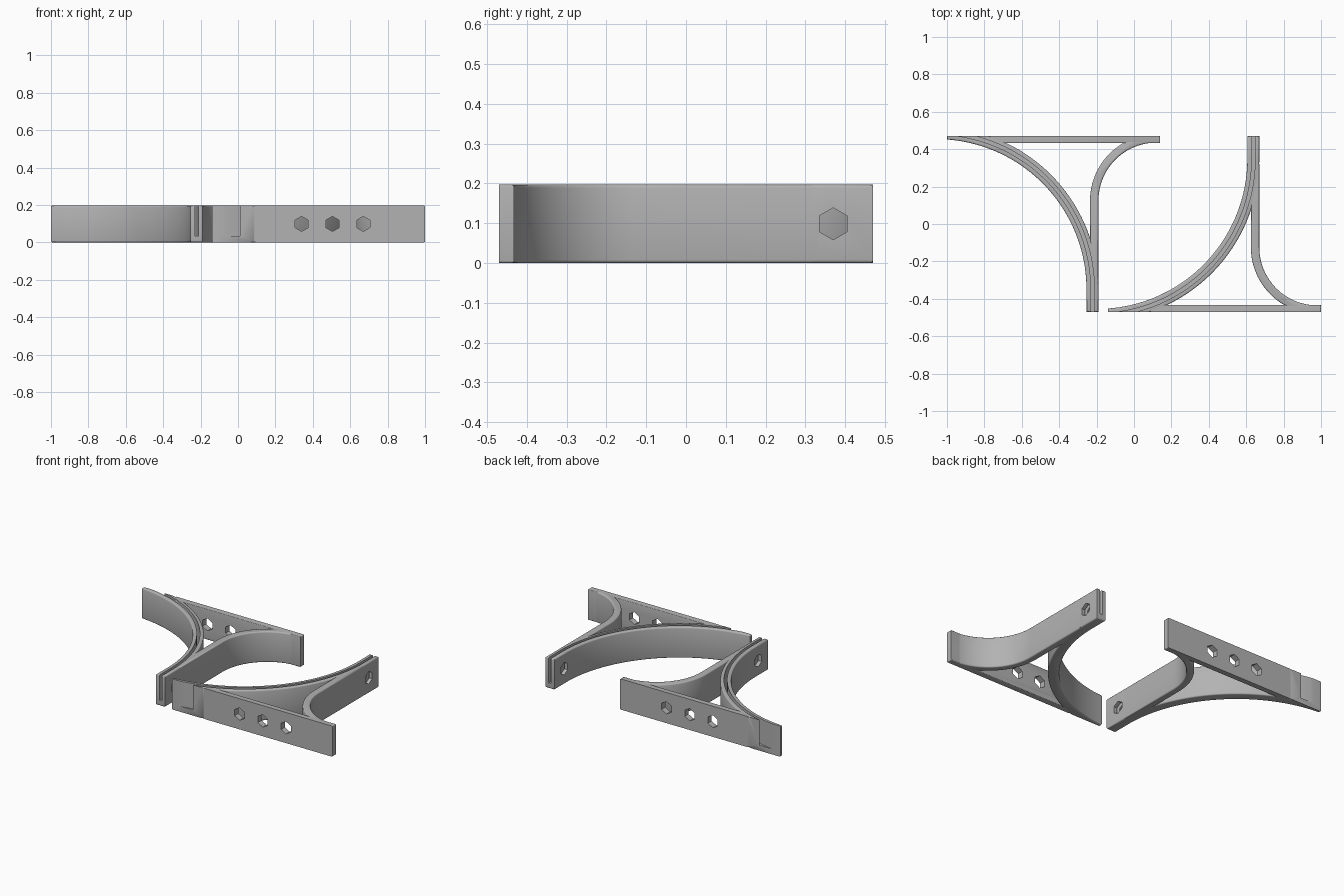
import bpy, bmesh, math
from mathutils import Matrix, Vector

cube = bpy.data.objects.get("Cube")
if cube:
    bpy.data.objects.remove(cube)

# Main dimensions
HEIGHT = 0.197
FLOOR = 0.035            # groove floor
BACK = -0.47             # flat mounting face
TIP = 0.47               # far end of the curved rail
SPACING = 0.86           # offset between the mirrored brackets
CX, CY = -0.198, 0.35    # centre of the big curve
R_IN, R_OUT = 0.804, 0.868
G_IN, G_OUT = 0.828, 0.846

grey = bpy.data.materials.new("grey_plastic")
grey.use_nodes = True
GREY = (0.45, 0.45, 0.45, 1)
grey.diffuse_color = GREY
grey.node_tree.nodes["Principled BSDF"].inputs["Base Color"].default_value = GREY


def arc(cx, cy, r, a0, a1, n=40):
    angles = [math.radians(a0 + (a1 - a0) * i / n) for i in range(n + 1)]
    return [(cx + r * math.cos(a), cy + r * math.sin(a)) for a in angles]


def angle_at_x(r, x):
    return -math.degrees(math.acos((x - CX) / r))


def angle_at_y(r, y):
    return math.degrees(math.asin((y - CY) / r))


def prism(name, outline, z0, z1, bevel=0.0):
    """Extrude an outline; round its rims except along the mounting face."""
    bm = bmesh.new()
    face = bm.faces.new([bm.verts.new((x, y, z0)) for x, y in outline])
    top = bmesh.ops.extrude_face_region(bm, geom=[face], use_keep_orig=True)["geom"]
    bmesh.ops.translate(bm, vec=(0, 0, z1 - z0),
                        verts=[g for g in top if isinstance(g, bmesh.types.BMVert)])
    bmesh.ops.recalc_face_normals(bm, faces=bm.faces[:])
    if bevel:
        rims = [e for e in bm.edges
                if abs(e.verts[0].co.z - e.verts[1].co.z) < 1e-5
                and max(v.co.y for v in e.verts) > BACK + 0.001]
        bmesh.ops.bevel(bm, geom=rims, offset=bevel, segments=3, profile=0.5,
                        affect='EDGES', clamp_overlap=True)
    mesh = bpy.data.meshes.new(name)
    bm.to_mesh(mesh)
    bm.free()
    mesh.materials.append(grey)
    obj = bpy.data.objects.new(name, mesh)
    bpy.context.collection.objects.link(obj)
    return obj


def hex_cutter(name, x, y, turn):
    obj = prism(name, arc(0, 0, 0.04, 30, 330, 5), -0.1, 0.1)
    obj.data.transform(Matrix.Translation((x, y, HEIGHT / 2))
                       @ Matrix.Rotation(math.radians(turn), 4, 'Z')
                       @ Matrix.Rotation(math.radians(90), 4, 'X'))
    obj.hide_render = True
    return obj


def cut(obj, cutters):
    for c in cutters:
        mod = obj.modifiers.new("cut", 'BOOLEAN')
        mod.operation = 'DIFFERENCE'
        mod.solver = 'EXACT'
        mod.object = c
    bpy.context.view_layer.update()
    result = obj.evaluated_get(bpy.context.evaluated_depsgraph_get())
    mesh = bpy.data.meshes.new_from_object(result)
    obj.modifiers.clear()
    obj.data = mesh


# Curved rail with a straight end, trimmed flat at the mounting face
rail_outline = ([(CX + R_IN, TIP)]
                + arc(CX, CY, R_IN, 0, angle_at_x(R_IN, -0.14))
                + [(-0.14, BACK)]
                + arc(CX, CY, R_OUT, angle_at_y(R_OUT, BACK), 0)
                + [(CX + R_OUT, TIP)])
rail = prism("curved_rail", rail_outline, 0, HEIGHT, 0.008)

# Flat mounting plate
plate = prism("mounting_plate", [(0.088, BACK), (1, BACK), (1, -0.432), (0.088, -0.432)],
              0, HEIGHT, 0.006)

# Strut that sweeps from the rail to the plate
strut_outline = ([(0.67, 0.32)] + arc(0.98, -0.125, 0.31, 180, 270, 24)
                 + [(0.98, -0.46)] + arc(0.98, -0.125, 0.355, 250, 180, 24)
                 + [(0.625, 0.32)])
strut = prism("curved_strut", strut_outline, 0, HEIGHT, 0.008)

# Cutters: panel groove and hexagonal screw holes
groove_outline = ([(CX + G_IN, 0.6)] + arc(CX, CY, G_IN, 0, -92)
                  + arc(CX, CY, G_OUT, -92, 0) + [(CX + G_OUT, 0.6)])
groove = prism("groove_cutter", groove_outline, FLOOR, 0.3)
groove.hide_render = True
plate_holes = [hex_cutter("plate_hole_cutter", x, BACK, 0) for x in (0.34, 0.505, 0.67)]
rail_hole = hex_cutter("rail_hole_cutter", 0.638, 0.37, 90)

cut(rail, [groove, rail_hole])
cut(plate, [groove] + plate_holes)
cut(strut, [groove])
for c in [groove, rail_hole] + plate_holes:
    bpy.data.objects.remove(c)

# Second bracket: mirrored front to back and shifted sideways
parts = [rail, plate, strut]
for obj in parts[:]:
    twin = obj.copy()
    twin.data = obj.data.copy()
    twin.data.transform(Matrix.Translation((-SPACING, 0, 0))
                        @ Matrix.Scale(-1, 4, Vector((0, 1, 0))))
    twin.data.flip_normals()
    bpy.context.collection.objects.link(twin)
    obj.name = "left_" + obj.name
    twin.name = "right_" + twin.name.split(".")[0]
    parts.append(twin)

bpy.ops.object.select_all(action='DESELECT')
for obj in parts:
    obj.select_set(True)
bpy.context.view_layer.objects.active = parts[0]
bpy.ops.object.shade_smooth_by_angle(angle=math.radians(35))
